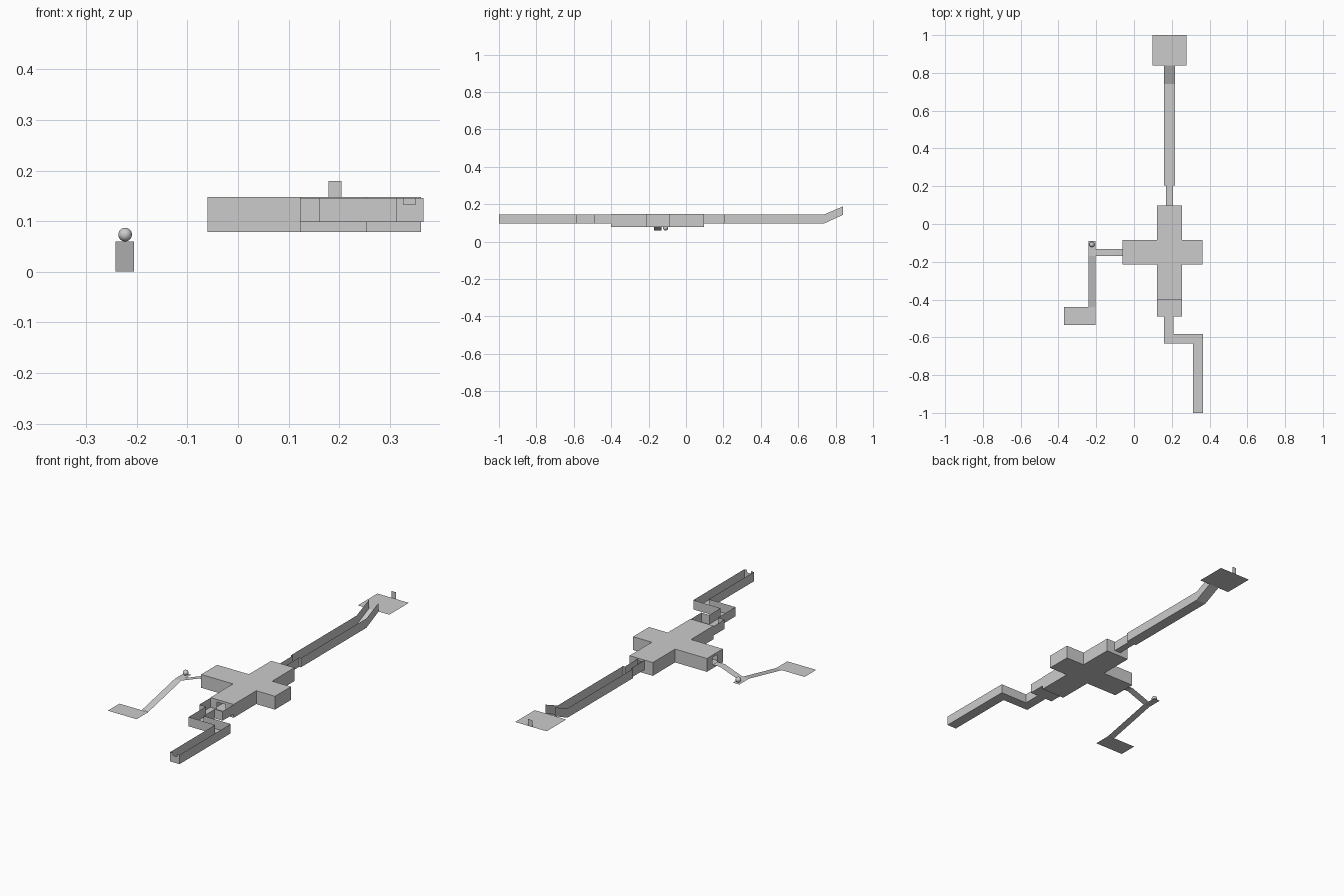
import bpy, bmesh

if "Cube" in bpy.data.objects:
    bpy.data.objects.remove(bpy.data.objects["Cube"])

CUBE_LO, CUBE_HI = 0.079, 0.148   # main hall floor and roof
LO, HI = 0.098, 0.146             # corridor floor and wall top


def sheet(name, faces):
    """One object from a list of polygons, welded where they touch."""
    bm = bmesh.new()
    for f in faces:
        bm.faces.new([bm.verts.new(p) for p in f])
    bmesh.ops.remove_doubles(bm, verts=bm.verts, dist=1e-4)
    me = bpy.data.meshes.new(name)
    bm.to_mesh(me)
    bm.free()
    ob = bpy.data.objects.new(name, me)
    bpy.context.collection.objects.link(ob)
    return ob


def wall(a, b, z0, z1):
    return [(*a, z0), (*b, z0), (*b, z1), (*a, z1)]


def flat(pts, z):
    return [(x, y, z) for x, y in pts]


def rect(x0, x1, y0, y1):
    return [(x0, y0), (x1, y0), (x1, y1), (x0, y1)]


def doorway(a, b, t0, t1, z0, z1, d0, d1):
    """Wall from a to b with an opening between fractions t0..t1, heights d0..d1."""
    def at(t):
        return (a[0] + (b[0] - a[0]) * t, a[1] + (b[1] - a[1]) * t)
    out = [wall(a, at(t0), z0, z1), wall(at(t1), b, z0, z1)]
    if d0 > z0:
        out.append(wall(at(t0), at(t1), z0, d0))
    if d1 < z1:
        out.append(wall(at(t0), at(t1), d1, z1))
    return out


def trough(name, pts, open_edges=()):
    """Open-topped corridor: floor plus walls on every edge not listed."""
    n = len(pts)
    faces = [flat(pts, LO)]
    faces += [wall(pts[i], pts[(i + 1) % n], LO, HI) for i in range(n) if i not in open_edges]
    return sheet(name, faces)


# Cross-shaped main hall with doorways on three arms
cross = [(0.122, -0.4), (0.255, -0.4), (0.255, -0.215), (0.362, -0.215),
         (0.362, -0.085), (0.255, -0.085), (0.255, 0.097), (0.122, 0.097),
         (0.122, -0.085), (-0.06, -0.085), (-0.06, -0.215), (0.122, -0.215)]
doors = {0: (0.28, 0.66), 6: (0.36, 0.64), 9: (0.35, 0.65)}
hall = [flat(cross, CUBE_HI), flat(cross[::-1], CUBE_LO)]
for i, a in enumerate(cross):
    b = cross[(i + 1) % 12]
    if i in doors:
        hall += doorway(a, b, *doors[i], CUBE_LO, CUBE_HI, LO, 0.135)
    else:
        hall.append(wall(a, b, CUBE_LO, CUBE_HI))
sheet("main_hall", hall)

# Front antechamber and zigzag corridor
trough("antechamber", [(0.122, -0.49), (0.16, -0.49), (0.21, -0.49), (0.255, -0.49),
                       (0.255, -0.4), (0.122, -0.4)], (1, 4))
trough("zigzag_corridor", [(0.16, -0.49), (0.16, -0.632), (0.312, -0.632), (0.312, -1),
                           (0.366, -1), (0.366, -0.582), (0.21, -0.582), (0.21, -0.49)], (3, 7))
sheet("end_wall", doorway((0.312, -1), (0.366, -1), 0.28, 0.72, LO, HI, 0.133, HI))

# Back corridor: narrow neck then wider straight run
trough("back_neck", rect(0.17, 0.206, 0.097, 0.205), (0, 2))
trough("back_corridor", [(0.16, 0.205), (0.17, 0.205), (0.206, 0.205), (0.216, 0.205),
                         (0.216, 0.74), (0.16, 0.74)], (1, 4))

# Ramp with sloping side walls
y0, y1, rise = 0.74, 0.84, 0.046
ramp = [[(0.16, y0, LO), (0.216, y0, LO), (0.216, y1, LO + rise), (0.16, y1, LO + rise)]]
for x in (0.16, 0.216):
    ramp.append([(x, y0, LO), (x, y1, LO + rise), (x, y1, HI + rise - 0.003), (x, y0, HI)])
sheet("ramp", ramp)

# Raised back platform with an upright marker
sheet("back_platform", [flat(rect(0.097, 0.277, y1, 1), LO + rise)])
sheet("platform_marker", [wall((0.179, 1), (0.204, 1), LO + rise, 0.179)])

# Side path: slopes from the hall, turns, then descends to the lower pad
sheet("side_path", [
    flat(rect(-0.103, -0.06, -0.17, -0.132), LO),
    [(-0.205, -0.17, 0.06), (-0.103, -0.17, LO), (-0.103, -0.132, LO), (-0.205, -0.132, 0.06)],
    flat(rect(-0.242, -0.205, -0.17, -0.09), 0.06),
    [(-0.242, -0.44, 0.001), (-0.205, -0.44, 0.001), (-0.205, -0.17, 0.06), (-0.242, -0.17, 0.06)],
])
sheet("lower_pad", [flat(rect(-0.37, -0.205, -0.535, -0.44), 0.0)])

# Ball on the turning platform
bpy.ops.mesh.primitive_uv_sphere_add(segments=24, ring_count=12, radius=0.0135,
                                     location=(-0.223, -0.109, 0.0735))
bpy.context.object.name = "ball"
bpy.ops.object.shade_smooth()
